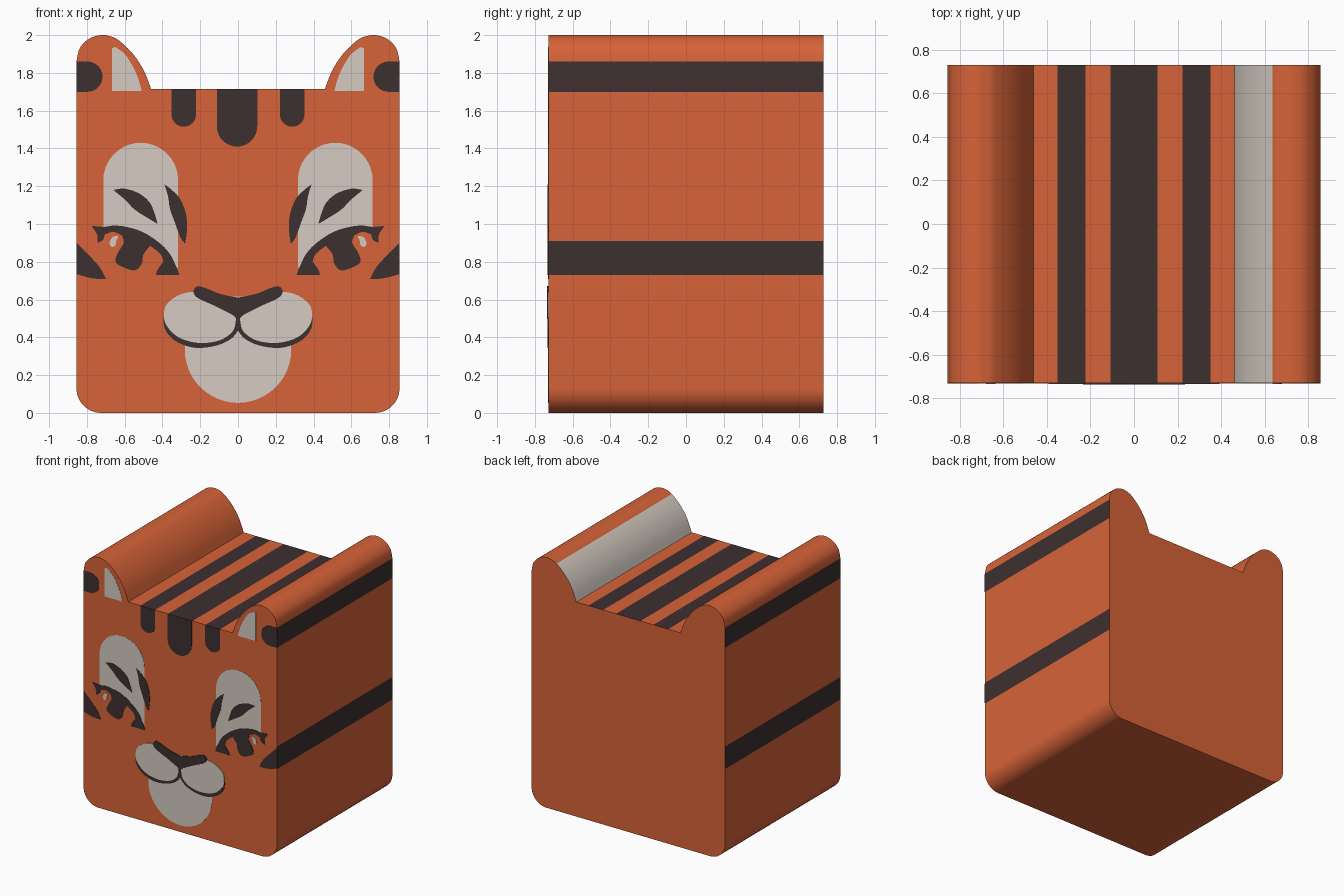
import bpy, bmesh, math

FRONT = -0.729          # front plane of the block
LAYER = 0.0018          # step between painted plates


def material(name, rgb):
    m = bpy.data.materials.new(name)
    m.diffuse_color = (*rgb, 1)
    return m


ORANGE = material("orange", (0.68, 0.125, 0.04))
DARK = material("dark brown", (0.048, 0.029, 0.030))
CREAM = material("warm grey", (0.66, 0.60, 0.54))


def spline(pts, n=6, closed=False):
    """Smooth curve through the points."""
    if len(pts) < 3:
        return list(pts)
    p = [pts[-1]] + pts + pts[:2] if closed else [pts[0]] + pts + [pts[-1]]
    out = []
    for a, b, c, d in zip(p, p[1:], p[2:], p[3:]):
        for i in range(n):
            t = i / n
            out.append(tuple(0.5 * (2 * b[k] + (c[k] - a[k]) * t
                       + (2 * a[k] - 5 * b[k] + 4 * c[k] - d[k]) * t * t
                       + (3 * b[k] - a[k] - 3 * c[k] + d[k]) * t ** 3) for k in (0, 1)))
    return out if closed else out + [pts[-1]]


def arc(cx, cz, rx, rz, a0, a1, n=20):
    return [(cx + rx * math.cos(math.radians(a0 + (a1 - a0) * i / n)),
             cz + rz * math.sin(math.radians(a0 + (a1 - a0) * i / n))) for i in range(n + 1)]


def join(*segments):
    """Chain segments into one closed outline without repeated points."""
    out = []
    for p in (p for s in segments for p in s):
        if not out or math.dist(p, out[-1]) > 1e-4:
            out.append(p)
    if math.dist(out[0], out[-1]) < 1e-4:
        out.pop()
    return out


def extrude(name, outline, y0, y1, mats):
    """Closed prism from an outline in x and z."""
    outline = join(outline)
    bm = bmesh.new()
    a = [bm.verts.new((x, y0, z)) for x, z in outline]
    b = [bm.verts.new((x, y1, z)) for x, z in outline]
    bm.faces.new(a)
    bm.faces.new(b[::-1])
    for i in range(len(a)):
        bm.faces.new((a[i - 1], b[i - 1], b[i], a[i]))
    bmesh.ops.recalc_face_normals(bm, faces=bm.faces[:])
    me = bpy.data.meshes.new(name)
    bm.to_mesh(me)
    bm.free()
    for m in mats:
        me.materials.append(m)
    ob = bpy.data.objects.new(name, me)
    bpy.context.collection.objects.link(ob)
    return ob


def plate(name, outline, mat, layer=0):
    extrude(name, outline, FRONT, FRONT - LAYER * (layer + 1), [mat])


def pair(name, outline, mat, layer=0):
    plate(name + "_right", outline, mat, layer)
    plate(name + "_left", [(-x, z) for x, z in outline], mat, layer)


# Block with ears: one profile extruded front to back
half = (arc(0.725, 0.13, 0.13, 0.13, -90, 0, 12)
        + [(0.855, 0.73), (0.855, 0.91), (0.855, 1.70)]
        + spline([(0.855, 1.86), (0.838, 1.93), (0.79, 1.98), (0.73, 2.0), (0.685, 1.996),
                  (0.635, 1.975), (0.56, 1.905), (0.50, 1.815), (0.46, 1.715)])
        + [(0.352, 1.715), (0.222, 1.715), (0.108, 1.715)])
body = extrude("body", half + [(-x, z) for x, z in reversed(half)], FRONT, -FRONT, [ORANGE, DARK, CREAM])

# Stripes over the top and sides, and one pale inner ear
for f in body.data.polygons:
    x, y, z = f.center
    if abs(f.normal.y) > 0.5:
        continue
    if abs(x) > 0.85 and (0.73 < z < 0.91 or 1.70 < z < 1.86):
        f.material_index = 1
    elif f.normal.z > 0.9 and 1.71 < z < 1.72 and (abs(x) < 0.1 or 0.222 < abs(x) < 0.352):
        f.material_index = 1
    elif z > 1.716 and 0.46 < x < 0.635:
        f.material_index = 2
bpy.context.view_layer.objects.active = body
body.select_set(True)
bpy.ops.object.shade_smooth_by_angle(angle=math.radians(30))

# Ear markings
pair("ear_stripe", [(0.855, 1.70)] + arc(0.797, 1.78, 0.08, 0.08, 270, 90) + [(0.855, 1.86)], DARK)
pair("inner_ear", join(spline([(0.51, 1.705), (0.53, 1.775), (0.56, 1.84), (0.60, 1.90), (0.65, 1.937)]),
                       [(0.668, 1.93), (0.668, 1.705)]), CREAM)

# Forehead stripes
pair("forehead_stripe", [(0.222, 1.715)] + arc(0.287, 1.58, 0.065, 0.065, 180, 360) + [(0.352, 1.715)], DARK)
plate("middle_forehead_stripe",
      [(-0.112, 1.715)] + arc(-0.005, 1.517, 0.107, 0.107, 180, 360) + [(0.102, 1.715)], DARK)

# Pale eye patches
pair("eye_patch", join(arc(0.515, 1.232, 0.198, 0.198, 0, 180), [(0.317, 0.765)],
                       spline([(0.34, 0.79), (0.41, 0.88), (0.49, 0.93), (0.57, 0.965), (0.713, 0.975)])), CREAM)

# Eyelid marks
pair("lid_mark", join(
    spline([(0.66, 1.18), (0.60, 1.187), (0.52, 1.16), (0.465, 1.11), (0.44, 1.05), (0.425, 1.0)]),
    spline([(0.425, 1.0), (0.475, 1.03), (0.545, 1.075), (0.60, 1.13), (0.66, 1.18)])), DARK, 1)
pair("brow_mark", join(
    spline([(0.39, 1.21), (0.35, 1.18), (0.305, 1.13), (0.275, 1.05), (0.27, 0.97), (0.28, 0.895)]),
    spline([(0.28, 0.895), (0.305, 0.93), (0.335, 1.01), (0.36, 1.08), (0.37, 1.145), (0.39, 1.21)])), DARK, 1)

# Lash line with pupil
pair("eye", join(
    spline([(0.775, 0.99), (0.71, 0.985), (0.65, 0.992), (0.57, 0.98), (0.49, 0.95), (0.41, 0.895),
            (0.36, 0.84), (0.325, 0.77), (0.31, 0.73)]),
    [(0.31, 0.73), (0.435, 0.73)],
    spline([(0.435, 0.73), (0.425, 0.76), (0.395, 0.80)]),
    spline([(0.395, 0.80), (0.41, 0.84), (0.465, 0.885)]),
    spline([(0.465, 0.885), (0.50, 0.84), (0.51, 0.79), (0.545, 0.755), (0.605, 0.77), (0.648, 0.80),
            (0.635, 0.85), (0.605, 0.90), (0.615, 0.94)]),
    spline([(0.615, 0.94), (0.66, 0.958), (0.705, 0.945)]),
    spline([(0.705, 0.945), (0.715, 0.915), (0.745, 0.90)]),
    spline([(0.745, 0.90), (0.745, 0.94), (0.775, 0.99)])), DARK, 1)
pair("eye_glint", spline([(0.635, 0.935), (0.665, 0.93), (0.68, 0.90), (0.67, 0.88),
                          (0.65, 0.885), (0.645, 0.91)], closed=True), CREAM, 2)

# Cheek stripes
pair("cheek_stripe", join(spline([(0.855, 0.9), (0.80, 0.845), (0.735, 0.775), (0.70, 0.71)]),
                          spline([(0.70, 0.71), (0.77, 0.712), (0.855, 0.735)])), DARK)

# Chin, muzzle and nose
plate("chin", arc(0, 0.335, 0.282, 0.282, 0, 360, 48), CREAM)
pair("muzzle_rim", join(spline([(0.395, 0.505), (0.385, 0.44), (0.33, 0.38), (0.23, 0.345), (0.12, 0.355),
                                (0.04, 0.39), (0, 0.435)]), [(0, 0.435), (0, 0.54), (0.2, 0.56)]), DARK, 1)
pair("muzzle", spline([(0.392, 0.505), (0.38, 0.57), (0.32, 0.62), (0.24, 0.64), (0.17, 0.61), (0.09, 0.555),
                       (0.018, 0.51), (0.013, 0.48), (0.03, 0.43), (0.095, 0.385), (0.20, 0.37),
                       (0.305, 0.395), (0.37, 0.45)], closed=True), CREAM, 2)
pair("nose", join(spline([(0, 0.61), (0.095, 0.63), (0.17, 0.66), (0.215, 0.67), (0.235, 0.645), (0.215, 0.61),
                          (0.12, 0.565), (0.03, 0.52), (0, 0.50)])), DARK, 3)
